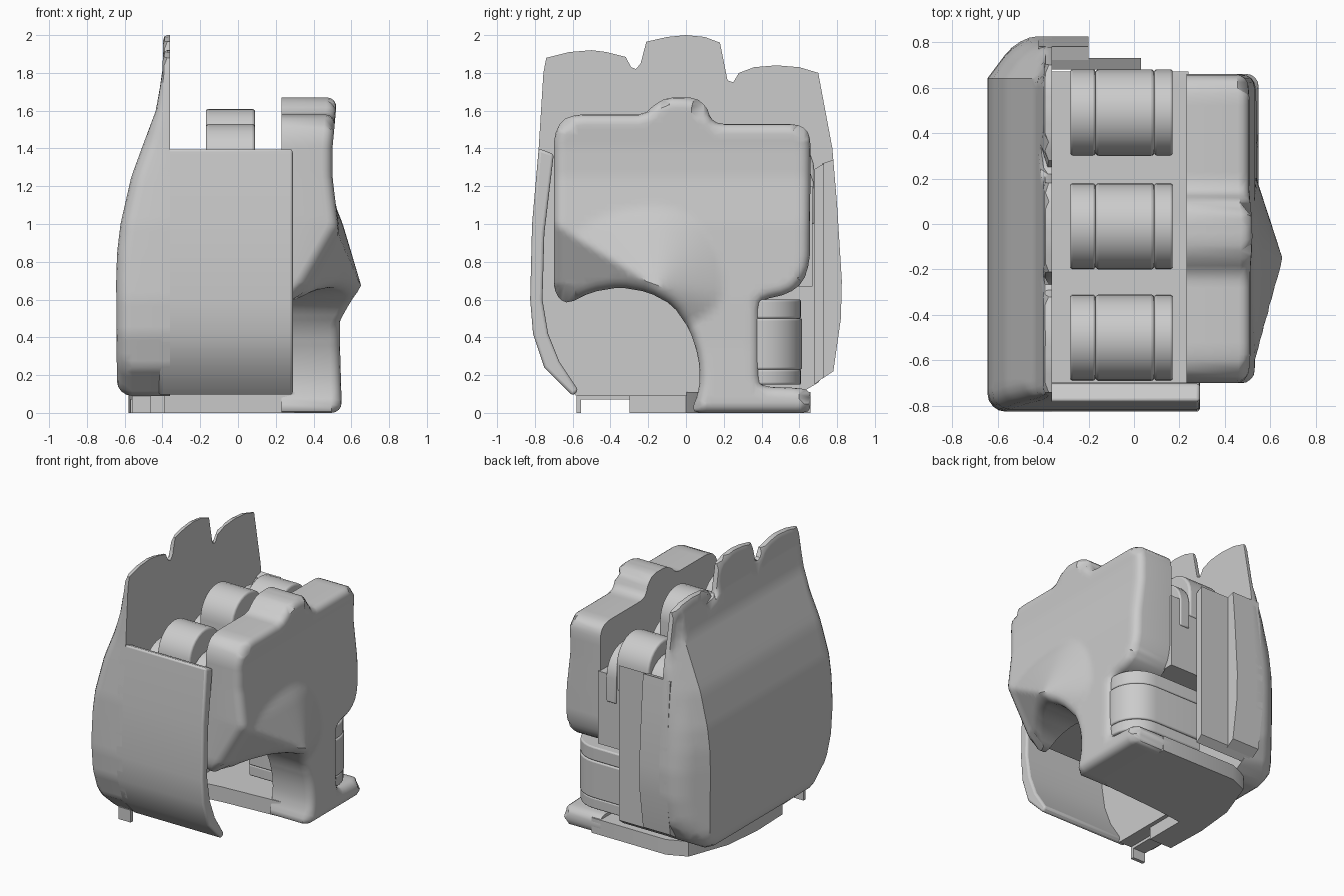
import bpy, bmesh
from math import sin, cos, pi, sqrt, hypot
from mathutils import Vector
from mathutils.geometry import delaunay_2d_cdt

if "Cube" in bpy.data.objects:
    bpy.data.objects.remove(bpy.data.objects["Cube"])


def finish(name, bm, bevel=0.0):
    bmesh.ops.recalc_face_normals(bm, faces=bm.faces[:])
    me = bpy.data.meshes.new(name)
    bm.to_mesh(me)
    bm.free()
    ob = bpy.data.objects.new(name, me)
    bpy.context.collection.objects.link(ob)
    if bevel:
        m = ob.modifiers.new("round", 'BEVEL')
        m.width, m.segments, m.limit_method = bevel, 3, 'ANGLE'
        m.angle_limit = 0.6
    bpy.ops.object.select_all(action='DESELECT')
    bpy.context.view_layer.objects.active = ob
    ob.select_set(True)
    bpy.ops.object.shade_smooth_by_angle(angle=0.6)
    return ob


def prism(name, pts, axis, lo, hi, bevel=0.0):
    """Extrude a 2D profile along x (points are y,z) or z (points are x,y)."""
    bm = bmesh.new()
    place = (lambda a, b, t: (t, a, b)) if axis == 'x' else (lambda a, b, t: (a, b, t))
    r0 = [bm.verts.new(place(a, b, lo)) for a, b in pts]
    r1 = [bm.verts.new(place(a, b, hi)) for a, b in pts]
    bm.faces.new(r0)
    bm.faces.new(r1)
    for i in range(len(pts)):
        j = (i + 1) % len(pts)
        bm.faces.new((r0[i], r0[j], r1[j], r1[i]))
    return finish(name, bm, bevel)


def box(name, x0, x1, y0, y1, z0, z1, bevel=0.0):
    return prism(name, [(y0, z0), (y1, z0), (y1, z1), (y0, z1)], 'x', x0, x1, bevel)


def interp(t, table):
    for (a, va), (b, vb) in zip(table, table[1:]):
        if t <= b:
            return va + (vb - va) * max(0, (t - a) / (b - a))
    return table[-1][1]


def soften(pts, limit):
    """Cut every corner of a closed outline once."""
    out = []
    for i, p in enumerate(pts):
        p = Vector(p)
        for q in (Vector(pts[i - 1]), Vector(pts[(i + 1) % len(pts)])):
            d = q - p
            c = p + d.normalized() * min(limit, d.length * .25)
            out.append((c.x, c.y))
    return out


def edge_dist(p, pts):
    best = 9
    for i in range(len(pts)):
        ax, ay = pts[i - 1]
        dx, dy = pts[i][0] - ax, pts[i][1] - ay
        t = ((p[0] - ax) * dx + (p[1] - ay) * dy) / (dx * dx + dy * dy)
        t = min(1, max(0, t))
        best = min(best, hypot(p[0] - ax - t * dx, p[1] - ay - t * dy))
    return best


def relief(name, outline, x0, sign, thick, radius, step=0.04):
    """Solid with a flat back at x0, a sculpted front and a rounded rim."""
    n = len(outline)
    pts, extra = [], []
    for i in range(n):
        a, b = Vector(outline[i]), Vector(outline[(i + 1) % n])
        k = max(1, int((b - a).length / step + 0.5))
        nrm = Vector((a.y - b.y, b.x - a.x)).normalized()
        for j in range(k):
            p = a.lerp(b, j / k)
            pts.append(p)
            for q in (1, 2, 3, 4):
                d = radius * (1 - cos(q * pi / 8))
                extra.append((p + nrm * d, d * 0.97))
    for iy in range(int(-0.9 / step), int(0.9 / step) + 1):
        for iz in range(int(2 / step) + 1):
            extra.append((Vector((iy * step, iz * step)), radius * 1.15))
    extra = [p for p, d in extra if edge_dist(p, outline) >= d]
    vs, _, fs, *_ = delaunay_2d_cdt(pts + extra, [], [list(range(len(pts)))], 1, 1e-4)
    bm = bmesh.new()
    verts = [bm.verts.new((x0, v.x, v.y)) for v in vs]
    for f in fs:
        bm.faces.new([verts[i] for i in f])
    bmesh.ops.delete(bm, geom=[v for v in bm.verts if not v.link_faces], context='VERTS')
    ext = bmesh.ops.extrude_face_region(bm, geom=bm.faces[:], use_keep_orig=True)
    for v in ext['geom']:
        if isinstance(v, bmesh.types.BMVert):
            y, z = v.co.y, v.co.z
            t = thick(y, z)
            r = min(radius, t * 0.6)
            d = min(r, edge_dist((y, z), outline))
            v.co.x = x0 + sign * (t - r + sqrt(max(0, r * r - (r - d) ** 2)))
    return finish(name, bm)


def arch(c, h, r, low, n=14):
    """Round-topped profile centred at c with its arc centre at height h."""
    arc = [(c + r * cos(pi * i / n), h + r * sin(pi * i / n)) for i in range(n + 1)]
    return [(c - r, low), (c + r, low)] + arc


# back shell with a three-lobed top edge, its far side cut back at a slant
shell_outline = [
    (-.58, .09), (.58, .09), (.70, .16), (.79, .30), (.82, .5), (.825, .7), (.80, 1.1),
    (.775, 1.4), (.70, 1.80), (.6, 1.83), (.48, 1.84), (.36, 1.83), (.28, 1.80),
    (.25, 1.75), (.22, 1.76), (.18, 1.96), (.1, 1.99), (0, 2), (-.1, 1.99),
    (-.21, 1.965), (-.24, 1.85), (-.265, 1.82), (-.29, 1.83), (-.32, 1.885),
    (-.42, 1.91), (-.5, 1.92), (-.62, 1.91), (-.74, 1.88), (-.755, 1.8), (-.78, 1.4),
    (-.815, 1.0), (-.825, .6), (-.81, .42), (-.75, .24)]
shell_depth = [(0, .28), (.7, .285), (.85, .28), (1.0, .262), (1.25, .205), (1.4, .15),
               (1.6, .075), (1.8, .04), (2, .035)]


def shell_thickness(y, z):
    t = interp(z, shell_depth)
    return max(min(t, .035), t - .75 * max(0, y - .64))


relief("back_shell", shell_outline, -.36, -1, shell_thickness, .08)

# long curved side wall
wall = [(-.78, 1.4), (-.815, 1.0), (-.825, .6), (-.81, .42), (-.75, .24), (-.6, .09),
        (-.57, .12), (-.67, .27), (-.73, .42), (-.76, .6), (-.75, .95), (-.70, 1.37)]
prism("side_wall", wall, 'x', -.42, .29, .015)

# short stepped wall on the other side
prism("short_wall", [(.72, .18), (.78, .22), (.82, .5), (.825, .7), (.80, 1.1), (.78, 1.34),
                     (.72, 1.32)], 'x', -.42, -.2)
prism("short_wall_lip", [(.68, .15), (.73, .19), (.73, 1.32), (.68, 1.29)], 'x', -.4, .03)

# palm plate with thumb column, foot and arched opening
palm_outline = [
    (.05, 0), (.64, 0), (.66, .03), (.66, .1), (.63, .13), (.41, .14), (.39, .17), (.39, .57),
    (.41, .6), (.54, .63), (.62, .69), (.655, .8), (.66, 1.44), (.64, 1.5), (.58, 1.53),
    (.17, 1.53), (.13, 1.56), (.11, 1.62), (.05, 1.67), (-.1, 1.67), (-.17, 1.63),
    (-.22, 1.58), (-.58, 1.58), (-.66, 1.55), (-.7, 1.46), (-.7, .66), (-.67, .6),
    (-.62, .58), (-.5, .64), (-.35, .665), (-.2, .64), (-.07, .57), (.02, .44), (.065, .3),
    (.075, .18), (.06, .09), (.035, .03)]
palm_x = [(0, .55), (.35, .54), (.6, .54), (1.0, .53), (1.25, .50), (1.4, .50), (1.67, .525)]


def palm_depth(y, z):
    ridge = .66 + (-.15 - y) * .62
    below = max(0, ridge - z) if y < -.15 else 0
    z += below
    dy = (y + .15) / (.35 if y > -.15 else .6)
    dz = (z - .67) / (.42 if z > .67 else .22)
    x = interp(z, palm_x) + .115 * max(0, 1 - hypot(dy, dz))
    return max(.29, x - .58 * below) - .23


relief("palm_plate", soften(palm_outline, .03), .23, 1, palm_depth, .055, .03)

# inner body joining shell and palm
box("inner_body", -.37, .24, -.70, .67, .67, 1.2)

# three finger knuckles
for label, yc, top in (("front", -.5, 1.53), ("middle", -.01, 1.61), ("rear", .49, 1.47)):
    prism(label + "_knuckle_barrel", arch(yc, top - .19, .19, 1.1), 'x', -.17, .09, .015)
    for side, lo, hi in (("outer", -.28, -.17), ("inner", .09, .17)):
        prism(f"{label}_knuckle_{side}_cheek", arch(yc, 1.18, .19, 1.0), 'x', lo, hi, .01)

# thumb hinge under the palm
for part, r, lo, hi in (("barrel", .205, .23, .5), ("lower_cheek", .2, .15, .23),
                        ("upper_cheek", .2, .5, .6)):
    pts = [(b, a) for a, b in arch(.41, .32, r, -.06)]
    prism("thumb_hinge_" + part, pts, 'z', lo, hi, .01)

# base plate and front tab
base = [(.3, .06), (.3, .66), (-.3, .66), (-.44, .6), (-.55, .3), (-.58, 0), (-.57, -.3),
        (-.39, -.3), (-.39, 0), (-.15, .03)]
prism("base_plate", base, 'z', 0, .11)
prism("base_tab", [(-.46, -.3), (-.46, -.58), (-.56, -.58), (-.57, -.3)], 'z', .07, .11)
box("base_tab_foot", -.56, -.46, -.58, -.555, 0, .11)
